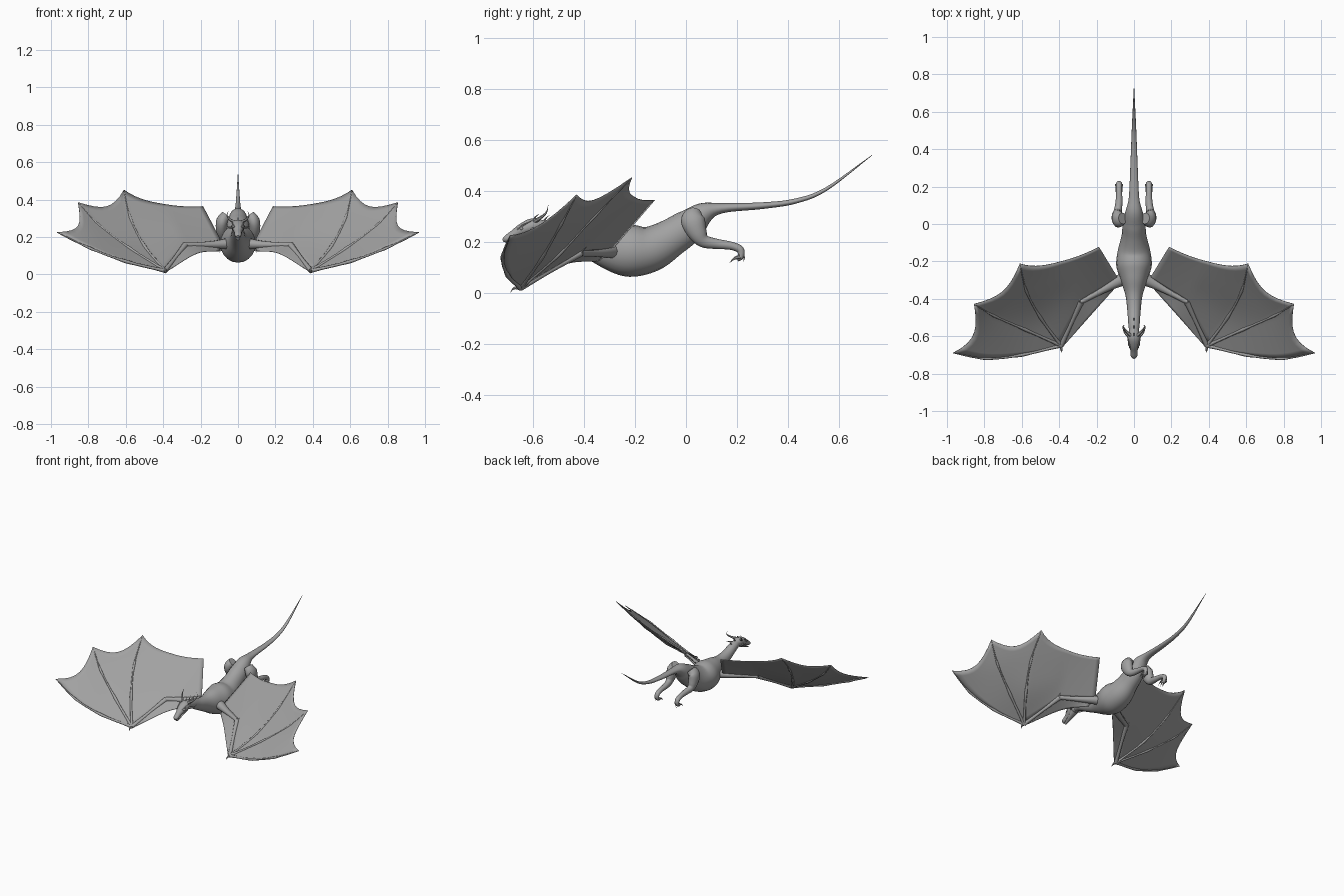
import bpy
import bmesh
import math
from mathutils import Vector

if "Cube" in bpy.data.objects:
    bpy.data.objects.remove(bpy.data.objects["Cube"], do_unlink=True)

# One flat grey hide
hide = bpy.data.materials.new("grey_hide")
hide.use_nodes = True
hide_color = (.36, .36, .36, 1)
hide.diffuse_color = hide_color
hide.node_tree.nodes["Principled BSDF"].inputs["Base Color"].default_value = hide_color

UP = Vector((0, 0, 1))
ACROSS = Vector((1, 0, 0))
SIDES = (("left", 1), ("right", -1))


def sample(keys, t):
    """Smooth curve through keys of any dimension, t from 0 to 1."""
    pts = [Vector(k) for k in keys]
    pts = [pts[0] * 2 - pts[1]] + pts + [pts[-1] * 2 - pts[-2]]
    spans = len(keys) - 1
    i = min(int(t * spans), spans - 1)
    f = t * spans - i
    a, b, c, d = pts[i:i + 4]
    return b + (c - a) * (f / 2) + (a * 2 - b * 5 + c * 4 - d) * (f * f / 2) \
        + (b * 3 - a - c * 3 + d) * (f ** 3 / 2)


def finish(name, bm):
    """Turn a bmesh into a smooth shaded object."""
    bmesh.ops.remove_doubles(bm, verts=bm.verts, dist=.00005)
    bmesh.ops.recalc_face_normals(bm, faces=bm.faces)
    mesh = bpy.data.meshes.new(name)
    bm.to_mesh(mesh)
    bm.free()
    mesh.materials.append(hide)
    obj = bpy.data.objects.new(name, mesh)
    bpy.context.collection.objects.link(obj)
    bpy.ops.object.select_all(action="DESELECT")
    obj.select_set(True)
    bpy.context.view_layer.objects.active = obj
    bpy.ops.object.shade_smooth_by_angle(angle=math.radians(50))
    return obj


def loft(name, keys, sides=10, steps=4, ref=UP):
    """Sweep an ellipse along keys of (x, y, z, half width, half height)."""
    bm = bmesh.new()
    count = (len(keys) - 1) * steps
    rings = []
    for i in range(count + 1):
        t = i / count
        key = sample(keys, t)
        ahead = sample(keys, min(t + .01, 1)) - sample(keys, max(t - .01, 0))
        tangent = Vector(ahead[:3]).normalized()
        wide = tangent.cross(ref).normalized()
        tall = wide.cross(tangent)
        center = Vector(key[:3])
        ring = []
        for j in range(sides):
            a = math.tau * j / sides
            offset = wide * math.cos(a) * max(key[3], .0005) \
                + tall * math.sin(a) * max(key[4], .0005)
            ring.append(bm.verts.new(center + offset))
        rings.append(ring)
    for r, s in zip(rings, rings[1:]):
        for j in range(sides):
            k = (j + 1) % sides
            bm.faces.new((r[j], r[k], s[k], s[j]))
    bm.faces.new(rings[0])
    bm.faces.new(rings[-1])
    return finish(name, bm)


def spike(name, path, radius, ref=UP):
    """Round tapering claw or horn along a path."""
    last = len(path) - 1
    keys = [(*p, radius * (1 - i / last), radius * (1 - i / last))
            for i, p in enumerate(path)]
    return loft(name, keys, sides=6, ref=ref)


def skin(name, ribs, pulls, along=14, across=8):
    """Thin sheet stretched between ribs, outer edge scalloped by pulls."""
    bm = bmesh.new()
    for a, b, pull in zip(ribs, ribs[1:], pulls):
        grid = []
        for j in range(across + 1):
            s = j / across
            reach = 1 - pull * 4 * s * (1 - s)
            grid.append([bm.verts.new(sample(a, reach * i / along).lerp(
                sample(b, reach * i / along), s)) for i in range(along + 1)])
        for r, q in zip(grid, grid[1:]):
            for i in range(along):
                bm.faces.new((r[i], r[i + 1], q[i + 1], q[i]))
    obj = finish(name, bm)
    thick = obj.modifiers.new("thickness", "SOLIDIFY")
    thick.thickness = .003
    thick.offset = 0


def flip(points, side):
    return [(p[0] * side, *p[1:]) for p in points]


# Neck, torso and tail in one sweep: y, z, half width, half height
trunk = [(-.6, .262, .022, .024), (-.54, .25, .03, .03), (-.46, .215, .036, .038),
         (-.38, .19, .046, .055), (-.3, .175, .072, .085), (-.22, .165, .095, .102),
         (-.14, .172, .086, .09), (-.06, .215, .066, .075), (.01, .262, .06, .066),
         (.07, .312, .045, .043), (.14, .332, .028, .02), (.3, .342, .02, .013),
         (.43, .36, .015, .01), (.55, .407, .01, .007), (.73, .54, .001, .001)]
loft("body_and_tail", [(0, *k) for k in trunk], sides=20, steps=5)

# Head and lower jaw
skull = [(-.555, .264, .02, .02), (-.6, .262, .034, .031), (-.64, .248, .031, .026),
         (-.675, .228, .02, .019), (-.705, .211, .018, .014), (-.718, .204, .007, .006)]
loft("head", [(0, *k) for k in skull], sides=14)
jaw = [(-.6, .24, .026, .016), (-.65, .213, .018, .01), (-.698, .187, .008, .005)]
loft("lower_jaw", [(0, *k) for k in jaw], sides=10)

# Crest spines along the skull and nape
for i, (y, z) in enumerate([(-.67, .248), (-.635, .27), (-.6, .29), (-.56, .284), (-.52, .27)]):
    spike(f"crest_spine_{i}", [(0, y, z - .01), (0, y + .01, z + .008), (0, y + .024, z + .02)],
          .006, ACROSS)

# Horns, cheek spikes, brows and eyes
for label, side in SIDES:
    spike(f"{label}_horn", flip([(.018, -.595, .28), (.042, -.573, .293),
                                 (.058, -.548, .315), (.05, -.54, .345)], side), .01, ACROSS)
    spike(f"{label}_cheek_spike", flip([(.025, -.605, .25), (.05, -.58, .252),
                                        (.063, -.55, .265)], side), .009)
    spike(f"{label}_brow", flip([(.018, -.66, .25), (.028, -.635, .268),
                                 (.036, -.6, .285)], side), .008)
    bm = bmesh.new()
    bmesh.ops.create_uvsphere(bm, u_segments=8, v_segments=6, radius=.007)
    bmesh.ops.translate(bm, verts=bm.verts, vec=(.026 * side, -.645, .252))
    finish(f"{label}_eye", bm)

# Hind legs, tucked back, with clawed feet
leg = [(.06, .03, .315, .03, .03), (.084, .027, .285, .047, .033),
       (.088, .045, .235, .038, .03), (.086, .07, .203, .026, .022),
       (.08, .12, .192, .02, .019), (.08, .175, .185, .016, .016),
       (.08, .212, .17, .015, .016), (.08, .215, .142, .012, .015),
       (.08, .2, .13, .008, .014)]
for label, side in SIDES:
    loft(f"{label}_leg", flip(leg, side), sides=14, ref=ACROSS)
    for i, spread in enumerate((-.014, 0, .014)):
        x = .08 + spread
        spike(f"{label}_toe_{i}", flip([(x, .212, .142), (x, .188, .134),
                                        (x + spread / 3, .17, .116)], side), .009, ACROSS)
    spike(f"{label}_heel_claw", flip([(.08, .21, .15), (.08, .228, .14),
                                      (.08, .225, .12)], side), .006, ACROSS)

# Wing skeleton
shoulder, elbow, wrist = (.085, -.29, .17), (.283, -.415, .157), (.39, -.65, .02)
fingers = [
    [wrist, (.6, -.7, .07), (.79, -.72, .14), (.968, -.69, .225)],
    [wrist, (.58, -.565, .14), (.75, -.49, .27), (.855, -.428, .385)],
    [wrist, (.5, -.5, .15), (.575, -.36, .3), (.61, -.212, .452)],
]
inner_ribs = [[elbow, (.39, -.2, .375)], [shoulder, (.187, -.123, .364)]]

for label, side in SIDES:
    # Upper arm and forearm
    loft(f"{label}_upper_arm", flip([(.05, -.29, .165, .036, .032), (.12, -.325, .16, .026, .022),
                                     (.2, -.37, .158, .017, .016),
                                     (*elbow, .014, .014)], side))
    loft(f"{label}_forearm", flip([(*elbow, .017, .016), (.335, -.53, .09, .011, .011),
                                   (*wrist, .014, .013)], side))
    spike(f"{label}_elbow_spur", flip([elbow, (.292, -.405, .168), (.295, -.39, .18)], side), .01)
    spike(f"{label}_thumb_claw", flip([wrist, (.388, -.675, .018), (.385, -.688, .002)], side), .01)

    # Finger bones swell at each knuckle
    for i, path in enumerate(fingers):
        last = len(path) * 4 - 4
        keys = []
        for n in range(last + 1):
            radius = .009 - .006 * n / last + (.003 if n % 4 == 0 and n < last else 0)
            radius = radius if n < last else .001
            keys.append((*sample(path, n / last), radius, radius))
        loft(f"{label}_finger_{i}", flip(keys, side), sides=8, steps=2)

    # Main membrane, then the small one in front of the elbow
    ribs = [flip(r, side) for r in fingers + inner_ribs]
    skin(f"{label}_wing_membrane", ribs, (.14, .14, .05, .03))
    front_edge = [(.1, -.34, .125), (.22, -.475, .112), (.375, -.65, .02)]
    skin(f"{label}_front_membrane",
         [flip([shoulder, elbow, wrist], side), flip(front_edge, side)], (0,))
